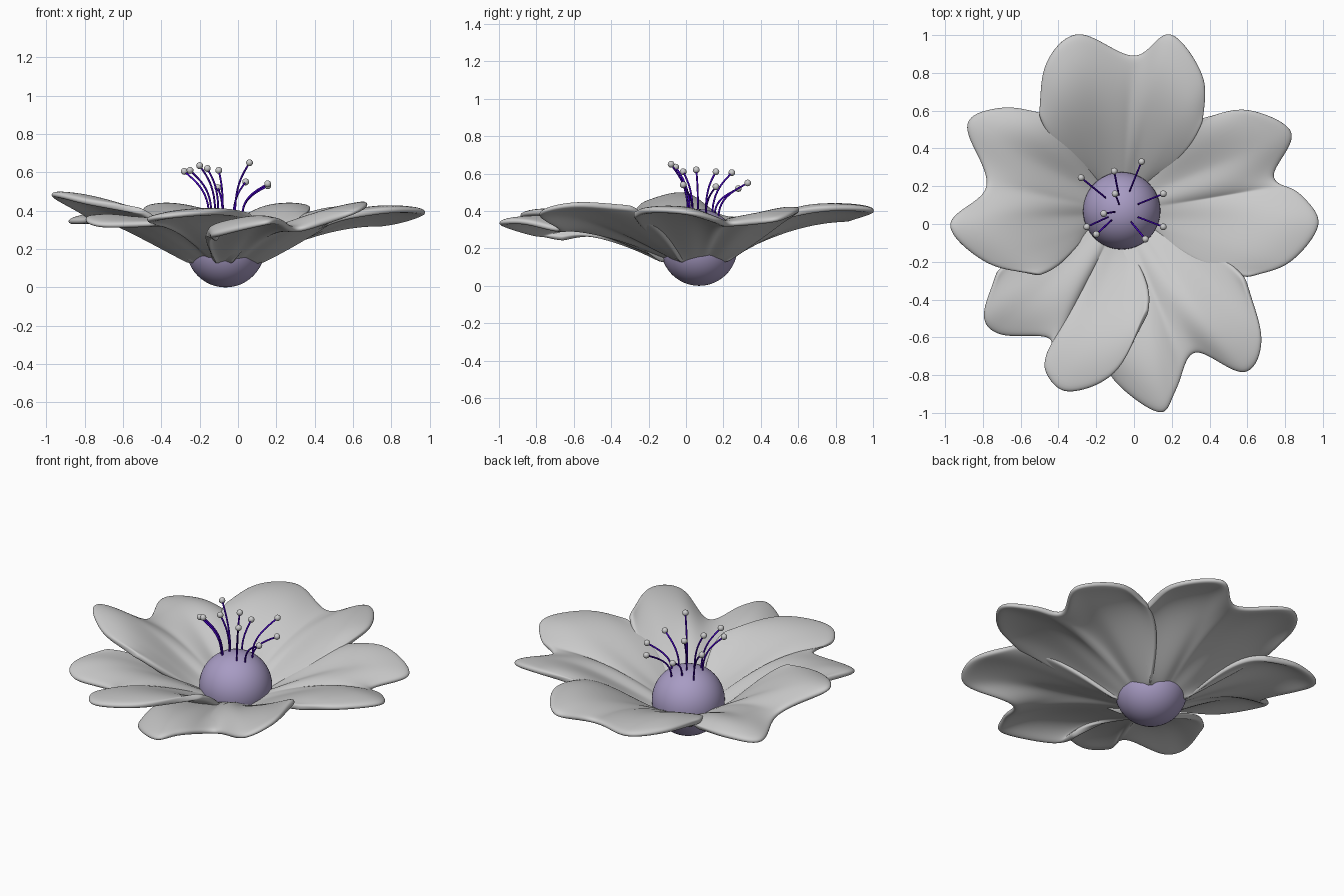
import bpy, bmesh, math
from mathutils import Vector

if "Cube" in bpy.data.objects:
    bpy.data.objects.remove(bpy.data.objects["Cube"], do_unlink=True)

CENTRE = Vector((-.065, .07, .205))
RADIUS = .205


def make_material(name, colour):
    mat = bpy.data.materials.new(name)
    mat.use_nodes = True
    mat.diffuse_color = (*colour, 1)
    shader = next(n for n in mat.node_tree.nodes if n.type == 'BSDF_PRINCIPLED')
    shader.inputs["Base Color"].default_value = (*colour, 1)
    return mat


petal_grey = make_material("petal grey", (.6, .6, .6))
soft_lilac = make_material("soft lilac", (.39, .33, .55))
deep_violet = make_material("deep violet", (.06, 0, .55))


def add_mesh_object(name, bm, material):
    mesh = bpy.data.meshes.new(name)
    bm.normal_update()
    bm.to_mesh(mesh)
    bm.free()
    mesh.materials.append(material)
    mesh.shade_smooth()
    obj = bpy.data.objects.new(name, mesh)
    bpy.context.collection.objects.link(obj)
    return obj


def add_ball(name, position, radius, material, segments):
    bm = bmesh.new()
    bmesh.ops.create_uvsphere(bm, u_segments=segments, v_segments=segments // 2, radius=radius)
    obj = add_mesh_object(name, bm, material)
    obj.location = position
    return obj


def smooth_path(points, steps):
    """Catmull-Rom path through the given points."""
    pts = [2 * points[0] - points[1], *points, 2 * points[-1] - points[-2]]
    path = []
    for a, b, c, d in zip(pts, pts[1:], pts[2:], pts[3:]):
        for i in range(steps):
            t = i / steps
            path.append(b + (c - a) * t / 2 + (a - b * 2.5 + c * 2 - d / 2) * t ** 2
                        + (b * 3 - a - c * 3 + d) * t ** 3 / 2)
    return path + [points[-1]]


def add_petal(name, outline, rows=12):
    """Heart-shaped sheet fanned from a rounded base to a wavy outer rim."""
    rim = smooth_path([Vector(p) for p in outline], 5)
    middle = sum(rim, Vector()) / len(rim)
    outward = middle - CENTRE
    outward.z = 0
    outward.normalize()
    sideways = Vector((-outward.y, outward.x, 0))
    bm = bmesh.new()
    columns = []
    for i, edge in enumerate(rim):
        t = 2 * i / (len(rim) - 1) - 1
        base = CENTRE + sideways * .13 * t + outward * (.1 + .05 * t * t)
        base.z = .13
        column = []
        for j in range(rows + 1):
            s = 1.013 * j / rows
            # Sides bow outwards so that neighbours overlap
            bow = .055 * t ** 3 * math.sin(math.pi * j / rows)
            point = base.lerp(edge, s) + sideways * bow
            # Steep near the heart, level at the rim, each lobe softly domed
            slope = (middle.z - base.z) * s * (1.65 - .65 * s)
            ripple = (edge.z - middle.z) * s * s
            dome = .055 * math.sin(math.pi * (j / rows) ** 1.6) * math.sin(math.pi * abs(t))
            point.z = base.z + slope + ripple + dome
            column.append(bm.verts.new(point))
        columns.append(column)
    for left, right in zip(columns, columns[1:]):
        for j in range(rows):
            bm.faces.new((left[j], left[j + 1], right[j + 1], right[j]))
    obj = add_mesh_object(name, bm, petal_grey)
    solid = obj.modifiers.new("thickness", 'SOLIDIFY')
    solid.thickness = .035
    solid.offset = 0
    rounding = obj.modifiers.new("rounding", 'SUBSURF')
    rounding.levels = rounding.render_levels = 2


# Petal rims, each listed anticlockwise around the flower
petals = {
    "back_petal": [(.36, .54, .38), (.36, .78, .41), (.19, 1, .4), (0, .88, .36),
                   (-.29, 1, .4), (-.46, .85, .41), (-.5, .57, .38)],
    "right_petal": [(-.48, .58, .34), (-.7, .61, .35), (-.88, .52, .34), (-.77, .2, .36),
                    (-.97, 0, .48), (-.78, -.2, .44), (-.5, -.27, .4)],
    "front_right_petal": [(-.72, -.25, .37), (-.79, -.48, .35), (-.7, -.58, .32), (-.44, -.6, .33),
                          (-.47, -.76, .35), (-.35, -.88, .37), (-.1, -.78, .39), (.07, -.46, .38)],
    "front_left_petal": [(-.1, -.65, .25), (-.11, -.81, .27), (.13, -.99, .33), (.22, -.87, .34),
                         (.32, -.67, .3), (.58, -.78, .38), (.67, -.6, .43), (.58, -.28, .42)],
    "left_petal": [(.6, -.28, .38), (.82, -.2, .4), (.97, 0, .39), (.87, .16, .35),
                   (.73, .25, .33), (.83, .48, .35), (.6, .6, .4), (.37, .56, .38)],
}
for petal_name, rim_points in petals.items():
    add_petal(petal_name, rim_points)

# Round heart of the flower
add_ball("flower_heart", CENTRE, RADIUS, soft_lilac, 48)

# Stamens: thin bowed filaments, each with a small bead on the end
tips = [(-.28, .245, .605), (-.105, .28, .52), (-.1, .16, .61), (.04, .33, .55), (.155, .16, .53),
        (-.16, .055, .62), (-.25, -.015, .61), (-.2, -.055, .635), (.06, -.08, .65), (.155, -.015, .54)]
for number, tip in enumerate(map(Vector, tips), 1):
    reach = (tip - CENTRE) * .4
    reach.z = 0
    reach.z = math.sqrt(RADIUS ** 2 - reach.length_squared) - .01
    root = CENTRE + reach
    curve = bpy.data.curves.new("filament", 'CURVE')
    curve.dimensions = '3D'
    curve.bevel_depth = .005
    curve.bevel_resolution = 2
    spline = curve.splines.new('BEZIER')
    spline.bezier_points.add(1)
    start, end = spline.bezier_points
    rise = Vector((0, 0, (tip.z - root.z) * .6))
    lean = (tip - root) * .4
    lean.z *= .5
    start.co, start.handle_left, start.handle_right = root, root - rise, root + rise
    end.co, end.handle_left, end.handle_right = tip, tip - lean, tip + lean
    curve.materials.append(deep_violet)
    filament = bpy.data.objects.new(f"filament_{number}", curve)
    bpy.context.collection.objects.link(filament)
    add_ball(f"stamen_tip_{number}", tip, .018, petal_grey, 16)
